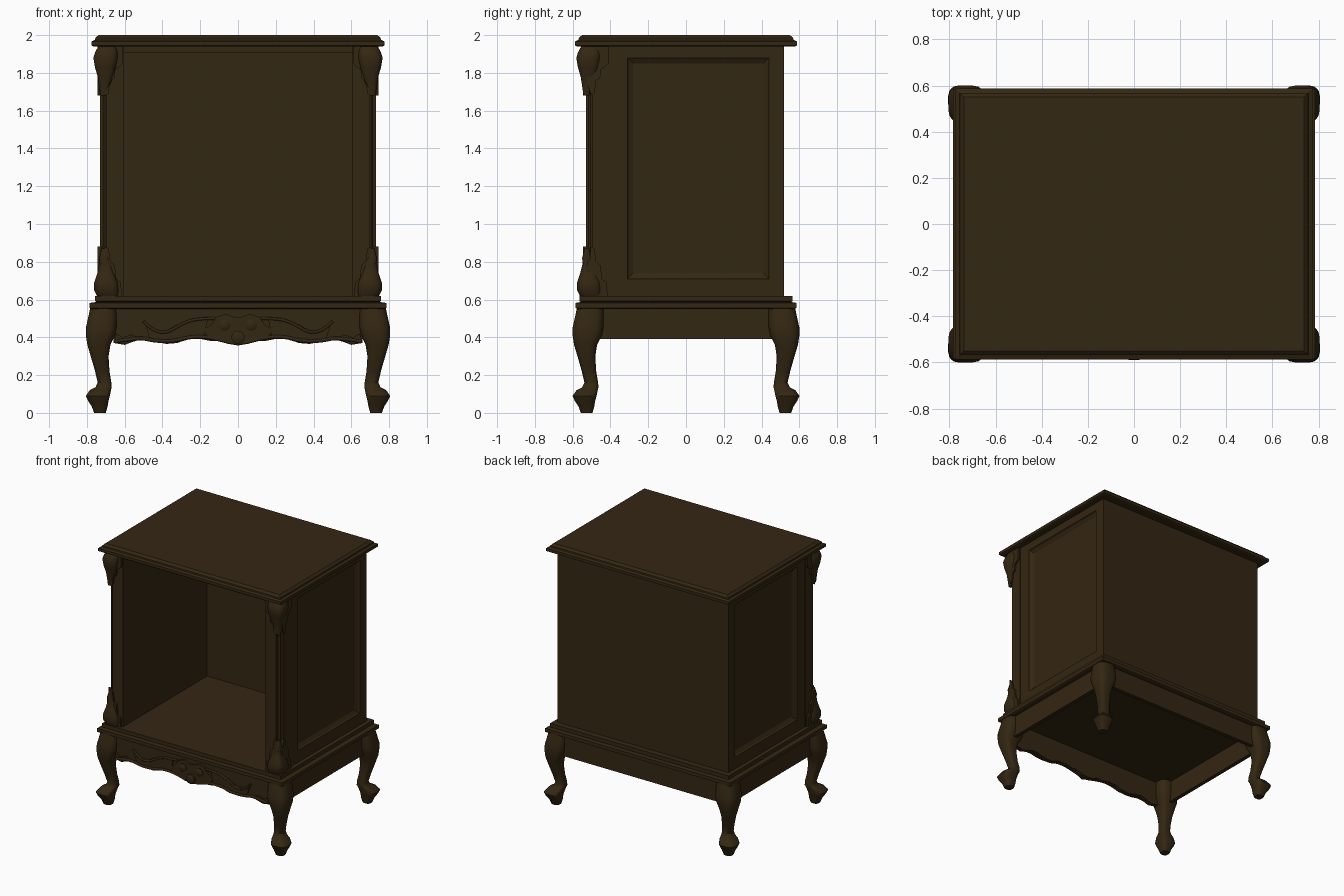
import bpy
import bmesh
from math import cos, sin, pi, radians, copysign

cube = bpy.data.objects.get("Cube")
if cube:
    bpy.data.objects.remove(cube, do_unlink=True)

wood = bpy.data.materials.new("dark_walnut")
wood.use_nodes = True
COLOUR = (0.034, 0.020, 0.0062, 1)
wood.diffuse_color = COLOUR
shader = wood.node_tree.nodes["Principled BSDF"]
shader.inputs["Base Color"].default_value = COLOUR
shader.inputs["Roughness"].default_value = 0.6


def mirror(obj, axes):
    if axes:
        mod = obj.modifiers.new("mirror", 'MIRROR')
        mod.use_axis = ["X" in axes, "Y" in axes, False]


def loft(name, rings, axes="", smooth=False):
    """Skin a list of equal-length point rings and cap both ends."""
    bm = bmesh.new()
    rows = [[bm.verts.new(p) for p in ring] for ring in rings]
    n = len(rows[0])
    for a, b in zip(rows, rows[1:]):
        for i in range(n):
            j = (i + 1) % n
            bm.faces.new((a[i], a[j], b[j], b[i]))
    bm.faces.new(rows[0])
    bm.faces.new(rows[-1])
    bmesh.ops.recalc_face_normals(bm, faces=bm.faces)
    mesh = bpy.data.meshes.new(name)
    bm.to_mesh(mesh)
    bm.free()
    mesh.materials.append(wood)
    obj = bpy.data.objects.new(name, mesh)
    bpy.context.collection.objects.link(obj)
    if smooth:
        bpy.ops.object.select_all(action='DESELECT')
        obj.select_set(True)
        bpy.context.view_layer.objects.active = obj
        bpy.ops.object.shade_smooth_by_angle(angle=radians(40))
    mirror(obj, axes)
    return obj


def rect_z(hx, hy, z):
    return [(-hx, -hy, z), (hx, -hy, z), (hx, hy, z), (-hx, hy, z)]


def rect_x(x, y0, y1, z0, z1):
    return [(x, y0, z0), (x, y1, z0), (x, y1, z1), (x, y0, z1)]


def box(name, x0, x1, y0, y1, z0, z1, axes=""):
    return loft(name, [rect_x(x0, y0, y1, z0, z1), rect_x(x1, y0, y1, z0, z1)], axes)


def slab(name, profile):
    return loft(name, [rect_z(*p) for p in profile])


def plate(name, outline, y0, y1, axes=""):
    """Outline in x, z, extruded along y."""
    return loft(name, [[(x, y, z) for x, z in outline] for y in (y0, y1)], axes)


def corner_loft(name, levels, shift, axes, power=0.65, n=20):
    """Rounded-square sections on the corner diagonal: (z, outer x, inner x)."""
    rings = []
    for z, outer, inner in levels:
        c, r = (outer + inner) / 2, (outer - inner) / 2
        ring = []
        for i in range(n):
            a = 2 * pi * (i + 0.5) / n
            px = copysign(abs(cos(a)) ** power, cos(a)) * r
            py = copysign(abs(sin(a)) ** power, sin(a)) * r
            ring.append((c + px, -(c - shift) + py, z))
        rings.append(ring)
    return loft(name, rings, axes, True)


# Moulded top and base mouldings
slab("top", [(.765, .577, 1.94), (.775, .587, 1.945), (.775, .587, 1.967), (.757, .569, 1.975),
             (.755, .567, 1.985), (.742, .554, 1.997), (.738, .55, 2.0)])
slab("base_moulding", [(.775, .575, .55), (.785, .585, .555), (.785, .585, .582),
                       (.75, .557, .587), (.757, .565, .592), (.757, .565, .62)])

# Cabinet carcass
box("back_panel", -.725, .725, .49, .52, .62, 1.94)
box("top_rail", -.61, .61, -.52, .5, 1.905, 1.94)
loft("side_panel", [rect_x(.605, -.42, .52, .62, 1.94), rect_x(.725, -.42, .52, .62, 1.94),
                    rect_x(.725, -.31, .44, .71, 1.88), rect_x(.715, -.305, .435, .715, 1.875),
                    rect_x(.70, -.28, .41, .74, 1.85)], "X")
post = [(.605, -.405), (.605, -.53), (.695, -.53), (.695, -.514), (.703, -.517),
        (.715, -.505), (.713, -.495), (.73, -.495), (.73, -.405)]
loft("corner_post", [[(x, y, z) for x, y in post] for z in (.62, 1.94)], "X")

# Carved corbels at both ends of the posts
corner_loft("upper_corbel", [(1.94, .74, .64), (1.91, .757, .635), (1.88, .766, .635),
                             (1.83, .758, .645), (1.78, .743, .66), (1.73, .735, .68),
                             (1.68, .728, .70)], .185, "X")
corner_loft("lower_corbel", [(.62, .748, .63), (.65, .762, .63), (.69, .762, .635),
                             (.74, .745, .655), (.79, .733, .67), (.82, .735, .685),
                             (.87, .722, .70)], .185, "X")
upper_leaf = [(.61, 1.94), (.61, 1.85), (.63, 1.83), (.65, 1.82), (.655, 1.77), (.675, 1.76),
              (.685, 1.69), (.70, 1.68), (.715, 1.72), (.725, 1.76), (.73, 1.94)]
lower_leaf = [(.615, .62), (.62, .69), (.645, .71), (.652, .78), (.675, .80), (.685, .87),
              (.705, .88), (.71, .81), (.725, .80), (.73, .62)]
for name, leaf in (("upper", upper_leaf), ("lower", lower_leaf)):
    plate(name + "_front_leaf", leaf, -.545, -.52, "X")
    loft(name + "_side_leaf", [[(x, .2 - u, z) for u, z in leaf] for x in (.72, .743)], "X")

# Curved legs with scroll feet
corner_loft("leg", [(.555, .783, .64), (.50, .795, .64), (.45, .806, .642), (.41, .806, .65),
                    (.36, .798, .675), (.30, .78, .685), (.22, .757, .68), (.16, .743, .67),
                    (.135, .755, .668), (.12, .785, .672), (.09, .806, .678), (.065, .795, .685),
                    (.035, .775, .69), (.0, .762, .70)], .205, "XY")

# Aprons
box("side_apron", .715, .745, -.46, .46, .39, .555, "X")
box("back_apron", -.66, .66, .52, .55, .39, .555)
half = [(.66, .37), (.60, .36), (.56, .375), (.51, .39), (.45, .38), (.38, .365), (.32, .37),
        (.27, .39), (.20, .392), (.14, .38), (.09, .382), (.05, .365)]
contour = [(-x, z) for x, z in half] + [(0, .357)] + [(x, z) for x, z in reversed(half)]
plate("front_apron", [(.66, .555)] + [(-.66, .555)] + contour, -.55, -.52)

# Relief carving on the front apron
crest = [(.0, .36), (.06, .37), (.10, .39), (.16, .40), (.18, .44), (.14, .47), (.11, .51),
         (.06, .525), (.03, .51), (.0, .505)]
plate("crest", crest + [(-x, z) for x, z in reversed(crest[1:-1])], -.566, -.54)
side_scroll = [(.18, .40), (.25, .392), (.32, .372), (.40, .37), (.47, .40), (.495, .48),
               (.45, .44), (.38, .435), (.32, .47), (.24, .49), (.16, .495)]
plate("side_scroll", side_scroll, -.56, -.54, "X")
corner_scroll = [(.50, .39), (.56, .378), (.60, .365), (.655, .375), (.645, .42), (.61, .40), (.56, .415)]
plate("corner_scroll", corner_scroll, -.56, -.54, "X")


def disc(name, x, z, r, y0, y1, axes):
    rings = [[(x + k * r * cos(i * pi / 8), y, z + k * r * sin(i * pi / 8)) for i in range(16)]
             for k, y in ((1, y1), (1, y0 + .008), (.6, y0))]
    return loft(name, rings, axes, True)


disc("rosette", .07, .465, .03, -.58, -.55, "X")
disc("centre_bud", 0, .40, .035, -.59, -.55, "")


def vine(name, points, depth):
    curve = bpy.data.curves.new(name, 'CURVE')
    curve.dimensions = '3D'
    curve.bevel_depth = depth
    curve.bevel_resolution = 2
    curve.use_fill_caps = True
    spline = curve.splines.new('NURBS')
    spline.points.add(len(points) - 1)
    for p, (x, z) in zip(spline.points, points):
        p.co = (x, -.558, z, 1)
    spline.use_endpoint_u = True
    spline.order_u = 3
    curve.materials.append(wood)
    obj = bpy.data.objects.new(name, curve)
    bpy.context.collection.objects.link(obj)
    mirror(obj, "X")


vine("upper_vine", [(.12, .50), (.22, .50), (.30, .47), (.38, .42), (.46, .44), (.50, .485)], .008)
vine("lower_vine", [(.05, .375), (.14, .40), (.24, .405), (.34, .38), (.44, .38), (.52, .40), (.64, .38)], .01)
